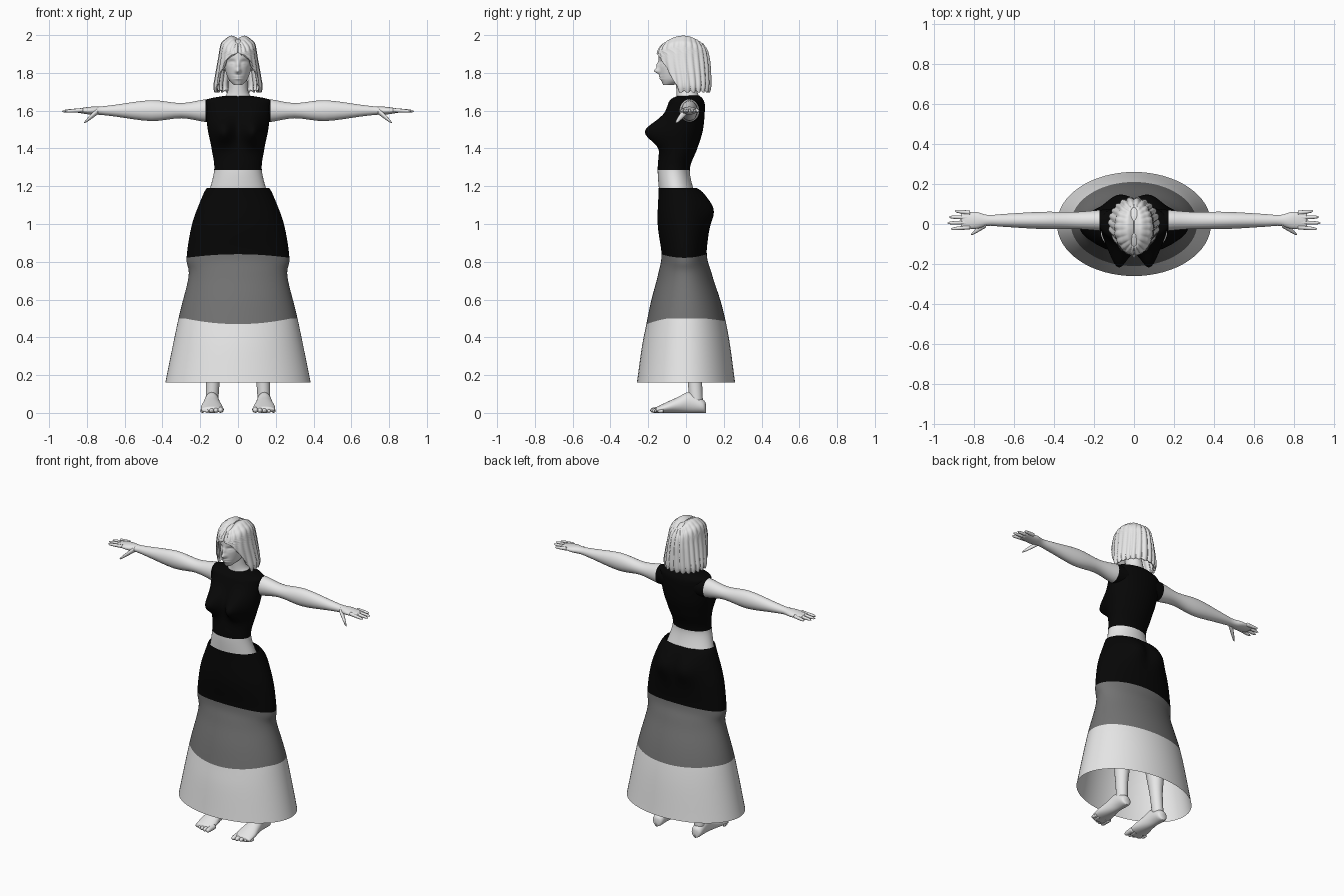
import bpy, bmesh
from math import sin, cos, pi, exp, sqrt, tau

cube = bpy.data.objects.get("Cube")
if cube:
    bpy.data.objects.remove(cube, do_unlink=True)


def material(name, value):
    mat = bpy.data.materials.new(name)
    mat.use_nodes = True
    colour = (value, value, value, 1)
    mat.diffuse_color = colour
    mat.node_tree.nodes["Principled BSDF"].inputs["Base Color"].default_value = colour
    return mat


pale = material("pale", 0.8)
black = material("black", 0.002)
grey = material("grey", 0.17)


def spline(rings, steps):
    """Interpolate smoothly through a few cross-sections."""
    result = []
    for i in range(len(rings) - 1):
        before, start, end = rings[max(i - 1, 0)], rings[i], rings[i + 1]
        after = rings[min(i + 2, len(rings) - 1)]
        for step in range(steps):
            t = step / steps
            ease = t * t * (3 - 2 * t)
            leave, arrive = t * (1 - t) ** 2 / 2, t * t * (t - 1) / 2
            result.append([b + (c - b) * ease + (c - a) * leave + (d - b) * arrive
                           for a, b, c, d in zip(before, start, end, after)])
    return result + [rings[-1]]


def skin(name, rows, materials, rule=None, shape=None, closed=True, caps=True, mirror=False):
    """Skin rows of points; rule picks a face's colour, shape moves its points."""
    bm = bmesh.new()
    grid = [[bm.verts.new(point) for point in row] for row in rows]
    count = len(grid[0])
    for low, high in zip(grid, grid[1:]):
        for j in range(count if closed else count - 1):
            k = (j + 1) % count
            bm.faces.new((low[j], low[k], high[k], high[j]))
    if caps:
        bm.faces.new(grid[0])
        bm.faces.new(grid[-1])
    for face in bm.faces:
        face.smooth = True
        if rule:
            face.material_index = rule(face.calc_center_median())
    if shape:
        for vert in bm.verts:
            shape(vert.co)
    bmesh.ops.recalc_face_normals(bm, faces=bm.faces)
    mesh = bpy.data.meshes.new(name)
    bm.to_mesh(mesh)
    bm.free()
    for mat in materials:
        mesh.materials.append(mat)
    obj = bpy.data.objects.new(name, mesh)
    bpy.context.collection.objects.link(obj)
    if mirror:
        obj.modifiers.new("mirror", 'MIRROR')
    return obj


def loft(name, rings, materials, axis="z", segments=32, steps=4, **options):
    """Each ring is (position along axis, centre u, centre v, radius u, radius v)."""
    rows = []
    for along, u, v, radius_u, radius_v in spline(rings, steps):
        row = []
        for j in range(segments):
            angle = tau * j / segments
            a, b = u + radius_u * cos(angle), v + radius_v * sin(angle)
            row.append({"x": (along, a, b), "y": (a, along, b), "z": (a, b, along)}[axis])
        rows.append(row)
    return skin(name, rows, materials, **options)


def body_rings(profile):
    """Turn (height, half width, front y, back y) into rings."""
    return [(z, 0, (front + back) / 2, width, (back - front) / 2)
            for z, width, front, back in profile]


def digit(name, start, end, thick, thin, axis, **options):
    """A tapered, round-ended finger, thumb or toe, mirrored to both sides."""
    order = {"x": (0, 1, 2), "y": (1, 0, 2)}[axis]
    rings = []
    for i in range(13):
        t = i / 12
        radius = (thick + (thin - thick) * t) * sqrt(1.02 - t ** 8)
        rings.append([start[k] + (end[k] - start[k]) * t for k in order] + [radius, radius])
    loft(name, rings, [pale], axis, segments=12, steps=1, mirror=True, **options)


def bell(distance, width):
    return exp(-(distance / width) ** 2)


def lump(co, x, z, width, height):
    return bell(abs(co.x) - x, width) * bell(co.z - z, height)


# Torso with cropped top and bare waist
def shape_bust(co):
    if co.y < -0.03:
        co.y -= 0.1 * lump(co, 0.08, 1.49, 0.055, 0.07)


top_hem = 1.285
torso = body_rings([
    (1.15, .16, -.14, .05), (top_hem, .126, -.15, .02), (1.4, .14, -.14, .06),
    (1.5, .16, -.13, .09), (1.62, .173, -.1, .1), (1.66, .16, -.08, .09),
    (1.68, .06, -.04, .07)])
loft("torso", torso, [pale, black], segments=64, steps=8, shape=shape_bust,
     rule=lambda c: int(c.z > top_hem))

# Three-tier flared skirt
low_seam, high_seam = 0.5, 0.82


def drape(co):
    """Round the seat and let the tier seams curve at front and back."""
    if co.y > 0:
        co.y += 0.045 * lump(co, 0.08, 1.08, 0.08, 0.08)
    middle = max(0, 1 - (co.x / 0.28) ** 2)
    dip = 0.03 if co.y < 0 else 0.015
    co.z += middle * (0.02 * bell(co.z - high_seam, 0.08) - dip * bell(co.z - low_seam, 0.1))


skirt = body_rings([
    (.16, .385, -.26, .26), (low_seam, .315, -.21, .21), (.72, .262, -.15, .14),
    (high_seam, .272, -.13, .11), (1, .243, -.15, .12), (1.15, .187, -.146, .09),
    (1.19, .165, -.145, .055)])
loft("skirt", skirt, [pale, grey, black], segments=64, steps=8, caps=False, shape=drape,
     rule=lambda c: int(c.z > low_seam) + int(c.z > high_seam))

# Neck
neck = body_rings([(1.66, .085, -.05, .08), (1.7, .055, -.05, .06), (1.8, .047, -.06, .04)])
loft("neck", neck, [pale])

# Head with sculpted face: (x, height, width, tall, forward amount)
features = {
    "nose_tip": (0, 1.81, .013, .014, .03),
    "nose_bridge": (0, 1.84, .01, .02, .014),
    "lips": (0, 1.775, .022, .012, .01),
    "mouth_line": (0, 1.775, .025, .003, -.007),
    "eye_socket": (.033, 1.856, .02, .012, -.013),
    "eyelid": (.032, 1.852, .013, .007, .008),
}


def shape_face(co):
    if co.y < -0.05:
        co.y -= sum(amount * lump(co, *place) for *place, amount in features.values())


head = body_rings([
    (1.735, .02, -.12, -.07), (1.77, .052, -.133, .03), (1.84, .073, -.142, .09),
    (1.92, .078, -.142, .1), (1.96, .06, -.11, .08), (1.98, .03, -.06, .04)])
loft("head", head, [pale], segments=96, steps=14, shape=shape_face)
digit("ear", (.06, -.014, 1.837), (.09, -.01, 1.837), .025, .022, "x")

# Bobbed hair, combed from a centre parting and open over the face
hair = spline([
    (1.985, .003, -.1, .07), (1.997, .035, -.115, .085), (1.98, .065, -.135, .1),
    (1.95, .09, -.15, .115), (1.87, .104, -.157, .126), (1.78, .12, -.14, .132),
    (1.73, .127, -.13, .132), (1.7, .122, -.12, .125)], 6)
columns = 160
hair_rows = []
for n, (z, width, front, back) in enumerate(hair):
    down = n / (len(hair) - 1)
    ridge = 0.07 * min(1, 4 * down)
    opening = 2.6 * sqrt(max(0, 1.93 - z))
    arch = 0.04 * min(1, max(0, (z - 1.86) / 0.1))
    row = []
    for j in range(columns + 1):
        angle = opening + (tau - 2 * opening) * j / columns
        strand = abs(sin(11 * angle + sin(3 * angle) / 2)) - 0.6
        spread = 1 + ridge * strand
        row.append((width * spread * sin(angle),
                    (front + back - (back - front) * spread * cos(angle)) / 2,
                    z - arch * cos(angle) ** 2 - 0.012 * strand * down ** 4))
    hair_rows.append(row)
hair_cap = skin("hair", hair_rows, [pale], closed=False, caps=False)
hair_cap.modifiers.new("thickness", 'SOLIDIFY').thickness = 0.012

# Arms, black up to the armhole: (distance out, half depth, half height)
armhole, arm_height = 0.172, 1.6
arm = [(.1, .06, .06), (armhole, .052, .06), (.3, .042, .04), (.46, .043, .055),
       (.65, .032, .031), (.73, .027, .022), (.79, .042, .02), (.865, .038, .008)]
loft("arm", [(x, .018, arm_height, depth, tall) for x, depth, tall in arm], [pale, black],
     axis="x", rule=lambda c: int(c.x < armhole), mirror=True)

# Fingers fan out slightly; the thumb points forward and down
fingers = {"index": .915, "middle": .932, "ring": .925, "little": .895}
for i, (name, tip) in enumerate(fingers.items()):
    fan = i - 1.5
    digit(name + "_finger", (.82, .02 + .024 * fan, arm_height + .003),
          (tip, .02 + .03 * fan, arm_height - .003), .011, .008, "x")
digit("thumb", (.74, 0, arm_height), (.815, -.053, 1.536), .018, .008, "x")

# Legs: (height, centre y, radius)
leg = [(.05, .055, .033), (.2, .045, .038), (.35, .04, .054), (.5, .02, .052), (.9, -.015, .085)]
loft("leg", [(z, .14 - z / 25, y, radius, radius * 1.06) for z, y, radius in leg], [pale],
     mirror=True)


# Feet, flat underneath: (y, half width, top height)
def press_flat(co):
    co.z = max(co.z, 0)


foot = [(.105, .012, .05), (.09, .034, .07), (.02, .038, .11), (-.04, .047, .085),
        (-.1, .058, .058), (-.16, .055, .03)]
loft("foot", [(y, .139, top / 2, width, top / 2) for y, width, top in foot], [pale],
     axis="y", mirror=True)
for i in range(5):
    x, size = .092 + .024 * i, .017 - .0015 * i
    digit(f"toe_{i + 1}", (x, -.12, size), (x, -.19 + .0025 * i * i, size * 0.8),
          size, size * 0.8, "y", shape=press_flat)
